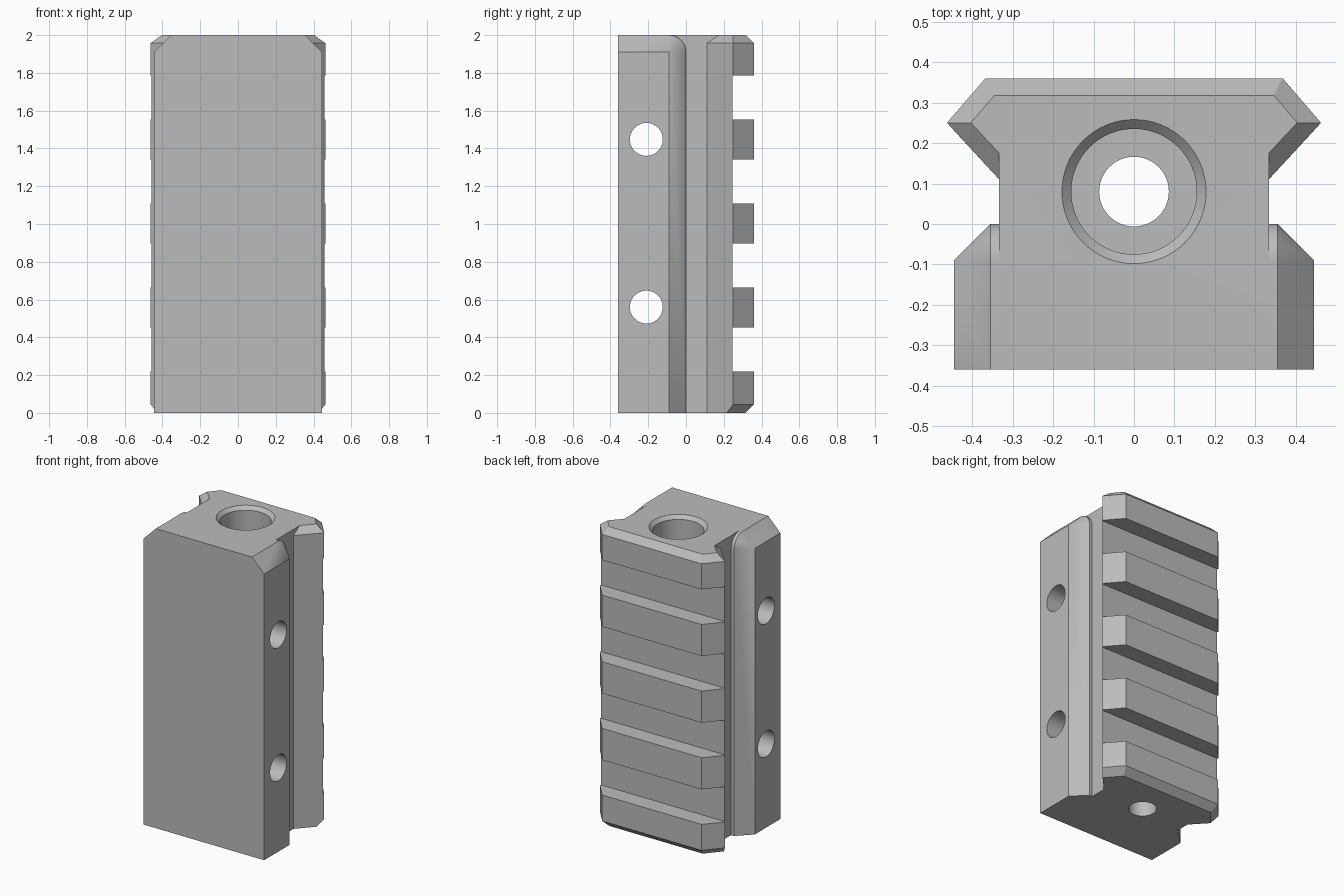
import bpy
import bmesh
import math
from mathutils import Matrix, Vector

if "Cube" in bpy.data.objects:
    bpy.data.objects.remove(bpy.data.objects["Cube"])

metal = bpy.data.materials.new("plain_grey")
metal.use_nodes = True
GREY = (0.5, 0.5, 0.5, 1)
metal.diffuse_color = GREY
metal.node_tree.nodes["Principled BSDF"].inputs["Base Color"].default_value = GREY


def add_object(name, bm):
    bmesh.ops.remove_doubles(bm, verts=bm.verts, dist=1e-5)
    bmesh.ops.recalc_face_normals(bm, faces=bm.faces)
    mesh = bpy.data.meshes.new(name)
    bm.to_mesh(mesh)
    bm.free()
    mesh.materials.append(metal)
    obj = bpy.data.objects.new(name, mesh)
    bpy.context.collection.objects.link(obj)
    return obj


def loft(name, rings):
    """Skin a stack of closed rings with equal point counts and cap the ends."""
    bm = bmesh.new()
    rows = [[bm.verts.new(p) for p in ring] for ring in rings]
    for a, b in zip(rows, rows[1:]):
        for i in range(len(a)):
            j = (i + 1) % len(a)
            bm.faces.new((a[i], a[j], b[j], b[i]))
    bm.faces.new(rows[0])
    bm.faces.new(rows[-1])
    return add_object(name, bm)


def circle(radius, z, sides=64):
    steps = [2 * math.pi * i / sides for i in range(sides)]
    return [Vector((radius * math.cos(t), radius * math.sin(t), z)) for t in steps]


def combine(target, other, operation):
    mod = target.modifiers.new(operation.lower(), "BOOLEAN")
    mod.object, mod.operation, mod.solver = other, operation, "EXACT"
    bpy.context.view_layer.objects.active = target
    bpy.ops.object.modifier_apply(modifier=mod.name)
    bpy.data.objects.remove(other)


# Clamp body: side plates chamfered towards the back and top, round corner between
CH = 0.09


def body_ring(x, inset):
    r = CH - inset
    ring = [(x, -0.36, 0), (x, -inset, 0)]
    for i in range(13):
        t = math.pi / 2 * i / 12
        ring.append((x, -CH + r * math.cos(t), 2 - CH + r * math.sin(t)))
    return ring + [(x, -0.36, 2 - inset)]


rail = loft("rail_body", [body_ring(-0.445, CH), body_ring(-0.355, 0),
                          body_ring(0.355, 0), body_ring(0.445, CH)])


# Neck and dovetail, bevelled at both ends
def dovetail_ring(z, half):
    half = [(0.333, -0.2)] + half
    return [(x, y, z) for x, y in half] + [(-x, y, z) for x, y in reversed(half)]


full = [(0.333, 0.11), (0.462, 0.25), (0.367, 0.36)]
top = [(0.333, 0.175), (0.403, 0.25), (0.345, 0.318)]
bottom = [(0.333, 0.11), (0.43, 0.215), (0.345, 0.315)]
dovetail = loft("dovetail", [dovetail_ring(0, bottom), dovetail_ring(0.045, full),
                             dovetail_ring(1.958, full), dovetail_ring(2, top)])
combine(rail, dovetail, "UNION")

# Cross slots on the back
for i in range(4):
    bm = bmesh.new()
    place = Matrix.Translation((0, 0.345, 0.335 + 0.445 * i))
    bmesh.ops.create_cube(bm, size=1, matrix=place @ Matrix.Diagonal((1.4, 0.2, 0.234, 1)))
    combine(rail, add_object("slot_cutter", bm), "DIFFERENCE")

# Stepped lengthwise bore with a countersunk mouth
steps = [(0.086, -0.1), (0.086, 1.0), (0.155, 1.0), (0.155, 1.977), (0.178, 2.0), (0.178, 2.1)]
axis = Vector((0, 0.08, 0))
bore = loft("bore_cutter", [[p + axis for p in circle(r, z)] for r, z in steps])
combine(rail, bore, "DIFFERENCE")

# Two cross bolt holes
for z in (0.56, 1.448):
    turn = Matrix.Translation((0, -0.21, z)) @ Matrix.Rotation(math.pi / 2, 4, "Y")
    hole = loft("bolt_cutter", [[turn @ p for p in circle(0.087, e)] for e in (-0.6, 0.6)])
    combine(rail, hole, "DIFFERENCE")

bpy.ops.object.select_all(action="DESELECT")
rail.select_set(True)
bpy.context.view_layer.objects.active = rail
bpy.ops.object.shade_smooth_by_angle(angle=math.radians(25))
